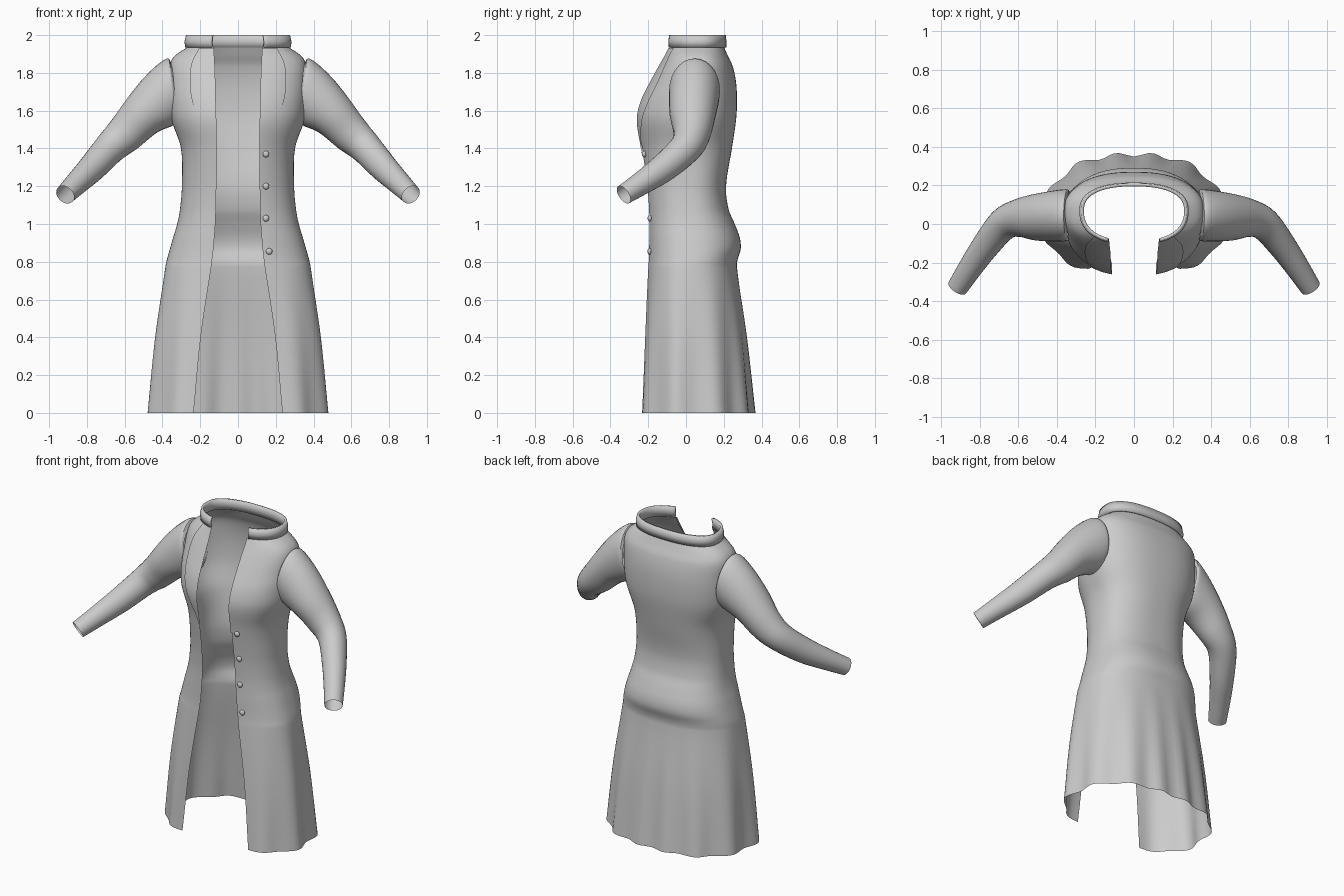
import bpy, bmesh, math
from mathutils import Vector

if "Cube" in bpy.data.objects:
    bpy.data.objects.remove(bpy.data.objects["Cube"])

cloth = bpy.data.materials.new("grey_cloth")
cloth.diffuse_color = (0.6, 0.6, 0.6, 1)
cloth.use_nodes = True
cloth.node_tree.nodes["Principled BSDF"].inputs["Base Color"].default_value = cloth.diffuse_color


def spline(rows, s):
    """Smooth interpolation of table rows; the first column is the parameter."""
    n = len(rows)
    s = min(max(s, rows[0][0]), rows[-1][0])
    i = max(k for k in range(n - 1) if rows[k][0] <= s)
    p, q = rows[i], rows[i + 1]
    h = q[0] - p[0]
    t = (s - p[0]) / h

    def slope(k, c):
        a, b = rows[max(k - 1, 0)], rows[min(k + 1, n - 1)]
        return (b[c] - a[c]) / (b[0] - a[0]) * h
    return [(2*t**3 - 3*t**2 + 1) * p[c] + (t**3 - 2*t*t + t) * slope(i, c)
            + (3*t*t - 2*t**3) * q[c] + (t**3 - t*t) * slope(i + 1, c)
            for c in range(1, len(p))]


def finish(ob, angle=40):
    ob.data.materials.append(cloth)
    bpy.ops.object.select_all(action='DESELECT')
    ob.select_set(True)
    bpy.context.view_layer.objects.active = ob
    bpy.ops.object.shade_smooth_by_angle(angle=math.radians(angle))
    return ob


def grid(name, rings, closed=False, cut=None, thick=0):
    """Skin a list of point rows into a sheet or tube."""
    n = len(rings[0])
    verts = [p for r in rings for p in r]
    faces = []
    for j in range(len(rings) - 1):
        for i in range(n if closed else n - 1):
            k = (i + 1) % n
            f = (j*n + i, j*n + k, (j + 1)*n + k, (j + 1)*n + i)
            c = sum((Vector(verts[v]) for v in f), Vector()) / 4
            if not (cut and cut(c)):
                faces.append(f)
    me = bpy.data.meshes.new(name)
    me.from_pydata(verts, [], faces)
    bm = bmesh.new()
    bm.from_mesh(me)
    bmesh.ops.delete(bm, geom=[v for v in bm.verts if not v.link_faces], context='VERTS')
    bm.to_mesh(me)
    bm.free()
    ob = bpy.data.objects.new(name, me)
    bpy.context.collection.objects.link(ob)
    if thick:
        m = ob.modifiers.new("thickness", 'SOLIDIFY')
        m.thickness = thick
        m.offset = 0
    return finish(ob)


# Coat sections: height, half width, front y, widest y, back y, half opening
BODY = [
    (0.00, .468, -.26, .00, .360, .240),
    (0.40, .435, -.235, .00, .320, .200),
    (0.77, .385, -.208, .01, .270, .142),
    (0.81, .377, -.205, .02, .273, .137),
    (0.87, .360, -.203, .02, .290, .130),
    (0.93, .343, -.203, .02, .284, .125),
    (1.00, .322, -.203, .02, .258, .120),
    (1.08, .307, -.205, .02, .225, .117),
    (1.20, .297, -.215, .02, .212, .115),
    (1.40, .302, -.243, .02, .243, .115),
    (1.55, .352, -.262, .03, .265, .117),
    (1.65, .365, -.240, .04, .270, .120),
    (1.75, .366, -.190, .05, .265, .122),
    (1.84, .362, -.140, .06, .246, .125),
    (1.89, .335, -.112, .06, .222, .128),
    (1.94, .262, -.092, .07, .200, .130),
]
EXP = 2.4


def section(z, count=48):
    w, yf, ym, yb, xo = spline(BODY, z)
    end = math.pi - math.asin((xo / w) ** (EXP / 2))
    amp = .011 * max(0, (.78 - z) / .78)
    pts = []
    for i in range(-count, count + 1):
        a = abs(i) / count * end
        x = w * max(0, math.sin(a)) ** (2 / EXP)
        c = math.cos(a)
        y = ym + (yb - ym if c > 0 else ym - yf) * math.copysign(abs(c) ** (2 / EXP), c)
        ang = math.atan2(x, y)
        f = 1 - amp * math.cos(13 * ang) / .36      # skirt folds
        pts.append((math.copysign(x, i) * f, y * f, z))
    return pts


def front_y(x, z):
    w, yf, ym, yb, xo = spline(BODY, z)
    return ym + (yf - ym) * max(0, 1 - (abs(x) / w) ** EXP) ** (1 / EXP)


# Coat body with open front and armholes
heights = [BODY[0][0]]
for a, b in zip(BODY, BODY[1:]):
    k = 6 if b[0] - a[0] > .08 else 4
    heights += [a[0] + (b[0] - a[0]) * j / k for j in range(1, k + 1)]
grid("coat_body", [section(z) for z in heights],
     cut=lambda c: abs(c.x) > .25 and ((c.y - .045) / .11)**2 + ((c.z - 1.7) / .14)**2 < 1)

# Standing collar
neck = section(1.94, 32)
grid("collar", [[(x * s, .07 + (y - .07) * s, z) for x, y, _ in neck]
                for s, z in ((1.04, 1.935), (1.05, 1.965), (1.02, 2.0))], thick=.016)

# Sleeves: centre x, y, z, vertical radius, horizontal radius
KEYS = [
    (.335, .045, 1.70, .150, .125),
    (.362, .045, 1.70, .170, .135),
    (.500, .035, 1.58, .122, .122),
    (.600, .030, 1.475, .102, .098),
    (.680, -.005, 1.40, .086, .084),
    (.770, -.115, 1.30, .076, .072),
    (.850, -.230, 1.22, .063, .062),
    (.915, -.330, 1.155, .053, .054),
]
SLEEVE = []
for i, k in enumerate(KEYS):
    t = Vector(KEYS[min(i + 1, 7)][:3]) - Vector(KEYS[max(i - 1, 0)][:3])
    if i < 2:
        t = Vector((1, 0, -.1 - .1 * i))
    SLEEVE.append((i, *k, *t.normalized()))


def sleeve_ring(s, side):
    x, y, z, a, b, *t = spline(SLEEVE, s)
    t = Vector(t).normalized()
    h = t.cross(Vector((0, 0, 1))).normalized()
    v = h.cross(t)
    ring = []
    for i in range(28):
        q = 2 * math.pi * i / 28
        p = Vector((x, y, z)) + v * a * math.cos(q) + h * b * math.sin(q)
        ring.append((p.x * side, p.y, p.z))
    return ring


# Lapel outer edge: height, x
LAPEL = [(1.37, .118), (1.45, .150), (1.52, .190), (1.62, .235),
         (1.74, .255), (1.85, .245), (1.93, .205)]

for side, label in ((-1, "right"), (1, "left")):
    grid(label + "_sleeve", [sleeve_ring(j / 5, side) for j in range(36)], closed=True)
    rows = []
    for j in range(29):
        z = 1.37 + .56 * j / 28
        x0, x1 = spline(BODY, z)[4] - .002, spline(LAPEL, z)[0]
        xs = [x0 + (x1 - x0) * i / 8 for i in range(9)]
        rows.append([(side * x, front_y(x, z) - .007, z + .003) for x in xs])
    grid(label + "_lapel", rows)

# Buttons down one front edge
for n, z in enumerate((1.37, 1.20, 1.03, .855)):
    x = .148 if z > .9 else .165
    bpy.ops.mesh.primitive_uv_sphere_add(segments=16, ring_count=10, radius=.017,
                                         location=(x, front_y(x, z) - .004, z))
    ob = bpy.context.object
    ob.name = "button_%d" % (n + 1)
    ob.scale.y = .7
    finish(ob)
